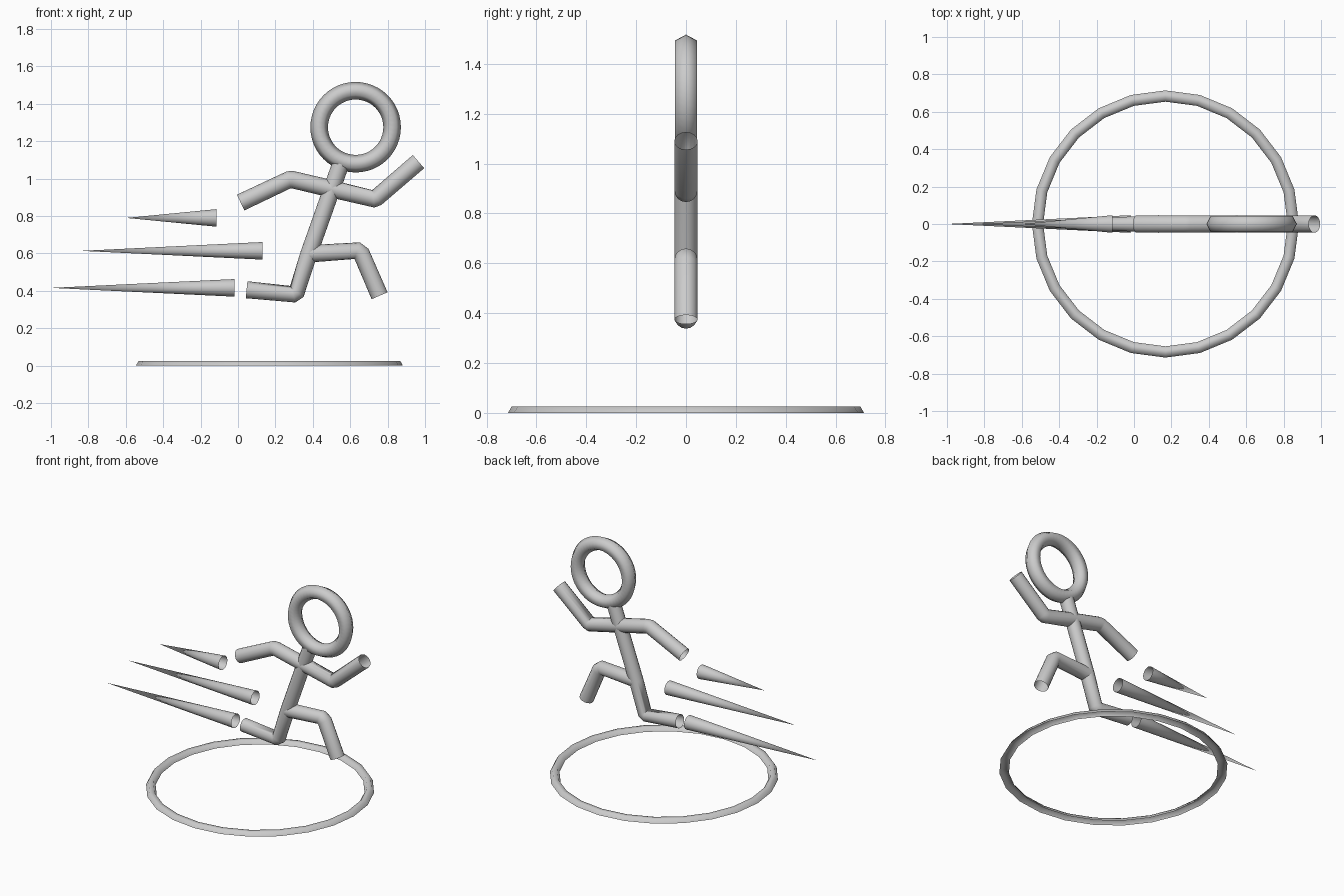
import bpy, bmesh, math

if "Cube" in bpy.data.objects:
    bpy.data.objects.remove(bpy.data.objects["Cube"])


def tube(name, points, radius):
    """Open-ended round tube along a path of (x, z) points in the y = 0 plane."""
    cu = bpy.data.curves.new(name, 'CURVE')
    cu.dimensions = '3D'
    cu.bevel_depth = radius
    cu.bevel_resolution = 6
    cu.use_fill_caps = False
    sp = cu.splines.new('POLY')
    sp.points.add(len(points) - 1)
    for p, (x, z) in zip(sp.points, points):
        p.co = (x, 0, z, 1)
    ob = bpy.data.objects.new(name, cu)
    bpy.context.collection.objects.link(ob)
    # turn the curve into a mesh
    bpy.ops.object.select_all(action='DESELECT')
    ob.select_set(True)
    bpy.context.view_layer.objects.active = ob
    bpy.ops.object.convert(target='MESH')
    bpy.ops.object.shade_smooth()


def ring(name, major, minor, segments, location, rotation=(0, 0, 0)):
    """Torus with a six-sided section."""
    bpy.ops.mesh.primitive_torus_add(
        major_radius=major, minor_radius=minor, major_segments=segments,
        minor_segments=6, location=location, rotation=rotation)
    ob = bpy.context.object
    ob.name = name
    bpy.ops.object.shade_smooth()
    return ob


# Head ring, standing upright
head = ring("head", 0.195, 0.047, 48, (0.629, 0, 1.275), (math.pi / 2, 0, 0))
head.scale.z = 1.08

# Torso with trailing leg, leading leg, and both arms
tube("torso_and_back_leg",
     [(0.549, 1.078), (0.378, 0.596), (0.314, 0.395), (0.295, 0.382), (0.046, 0.406)], 0.0455)
tube("front_leg",
     [(0.378, 0.598), (0.637, 0.615), (0.661, 0.596), (0.757, 0.374)], 0.0465)
tube("arms",
     [(0.014, 0.872), (0.272, 0.994), (0.294, 0.994), (0.506, 0.944),
      (0.725, 0.892), (0.742, 0.899), (0.965, 1.091)], 0.0465)

# Speed streaks: open cones pointing backwards (tip x, base x, height)
for i, (tip, base, z) in enumerate([(-0.597, -0.114, 0.79),
                                    (-0.838, 0.132, 0.614),
                                    (-1.0, -0.018, 0.416)]):
    bpy.ops.mesh.primitive_cone_add(
        vertices=24, radius1=0.047, radius2=0, depth=base - tip, end_fill_type='NOTHING',
        location=((tip + base) / 2, 0, z), rotation=(0, -math.pi / 2, 0))
    bpy.context.object.name = f"speed_streak_{i + 1}"
    bpy.ops.object.shade_smooth()

# Ground ring: upper half of a torus
base_ring = ring("ground_ring", 0.684, 0.03, 24, (0.168, 0, 0))
bm = bmesh.new()
bm.from_mesh(base_ring.data)
bmesh.ops.delete(bm, geom=[v for v in bm.verts if v.co.z < -0.001], context='VERTS')
bm.to_mesh(base_ring.data)
bm.free()
